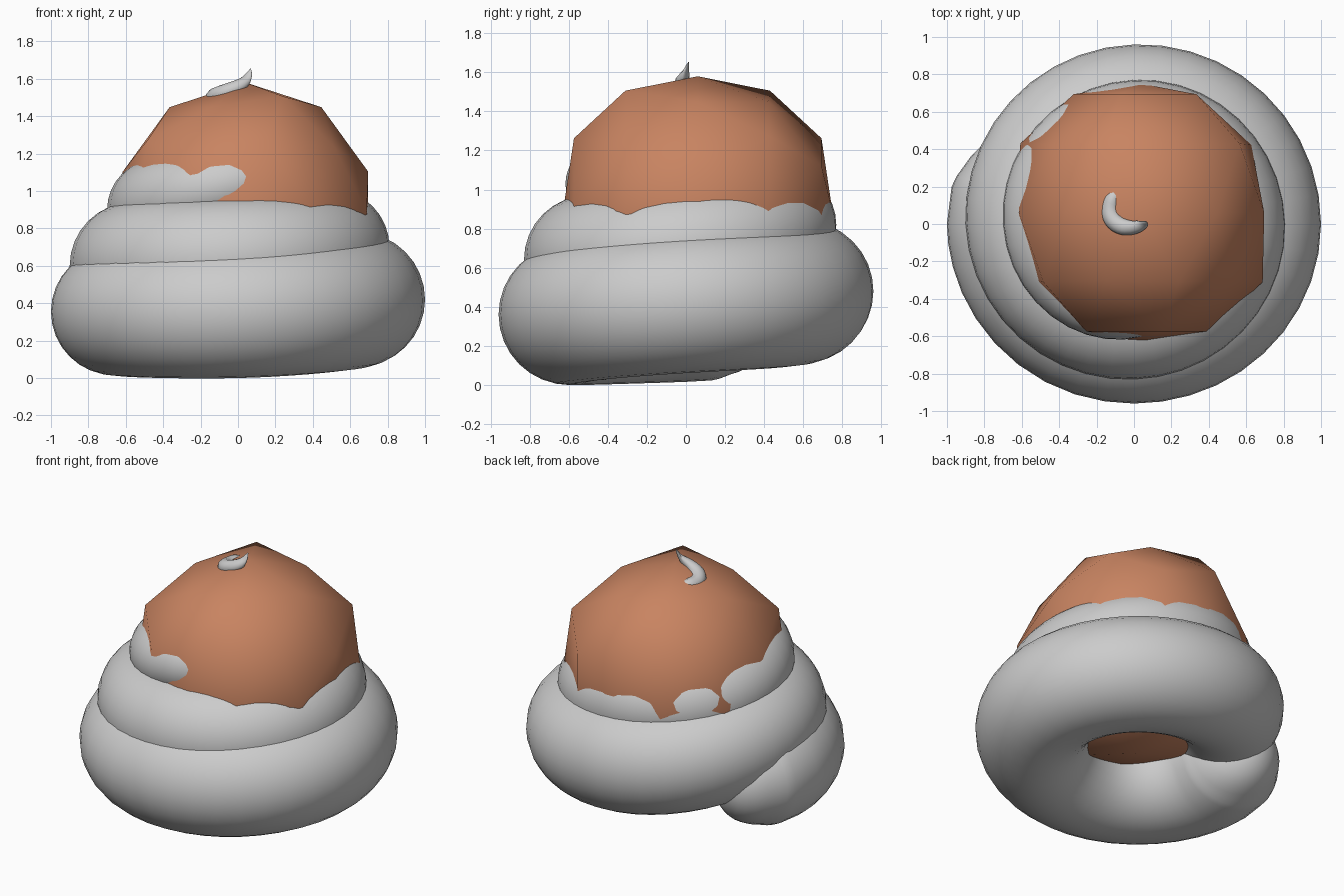
import bpy, bmesh, math
from mathutils import Vector

cube = bpy.data.objects.get("Cube")
if cube:
    bpy.data.objects.remove(cube, do_unlink=True)


def make_material(name, rgb):
    mat = bpy.data.materials.new(name)
    mat.use_nodes = True
    mat.diffuse_color = (*rgb, 1)
    mat.node_tree.nodes["Principled BSDF"].inputs["Base Color"].default_value = (*rgb, 1)
    return mat


grey = make_material("light_grey", (0.6, 0.6, 0.6))
brown = make_material("warm_brown", (0.58, 0.23, 0.12))


def finish(bm, name, mat):
    bmesh.ops.recalc_face_normals(bm, faces=bm.faces)
    mesh = bpy.data.meshes.new(name)
    bm.to_mesh(mesh)
    bm.free()
    mesh.materials.append(mat)
    obj = bpy.data.objects.new(name, mesh)
    bpy.context.collection.objects.link(obj)
    bpy.ops.object.select_all(action="DESELECT")
    obj.select_set(True)
    bpy.context.view_layer.objects.active = obj
    bpy.ops.object.shade_smooth_by_angle(angle=math.radians(60))


def smooth_path(keys, step):
    """Catmull-Rom through (angle, ring radius, tube radius, height) keys."""
    keys = [Vector(k) for k in keys]
    keys = [2 * keys[0] - keys[1]] + keys + [2 * keys[-1] - keys[-2]]
    path = []
    for a, b, c, d in zip(keys, keys[1:], keys[2:], keys[3:]):
        n = max(3, round((c[0] - b[0]) / step))
        for i in range(n):
            t = i / n
            path.append(0.5 * (2 * b + (c - a) * t + (2 * a - 5 * b + 4 * c - d) * t ** 2
                               + (3 * b - a - 3 * c + d) * t ** 3))
    return path + [keys[-2]]


def spiral_tube(name, keys, centre, step, sides):
    bm = bmesh.new()
    rings = []
    for angle, ring, tube, height in smooth_path(keys, step):
        a = math.radians(angle)
        loop = []
        for i in range(sides):
            s = math.tau * i / sides
            out = ring + tube * math.cos(s)
            loop.append(bm.verts.new((centre[0] + out * math.cos(a), centre[1] + out * math.sin(a),
                                      height + tube * math.sin(s))))
        rings.append(loop)
    for p, q in zip(rings, rings[1:]):
        for i in range(sides):
            j = (i + 1) % sides
            bm.faces.new((p[i], p[j], q[j], q[i]))
    bm.faces.new(rings[0])
    bm.faces.new(rings[-1])
    finish(bm, name, grey)


# Coiled body: one tapering tube winding upward
spiral_tube("coiled_body", [
    (141, .66, .02, .33), (143.5, .66, .13, .335), (150, .66, .23, .34), (162, .66, .305, .35),
    (180, .66, .34, .355), (270, .60, .36, .36), (360, .64, .36, .42), (450, .60, .36, .48),
    (540, .56, .34, .60), (630, .50, .33, .64), (720, .50, .31, .70), (810, .49, .28, .82),
    (900, .43, .27, .90), (985, .43, .19, 1.03), (1060, .30, .15, 1.12)], (0, 0), 9, 32)

# Small curl on the crown
spiral_tube("crown_curl", [
    (85, .11, .025, 1.48), (130, .09, .045, 1.495), (180, .075, .05, 1.495), (270, .085, .045, 1.535),
    (315, .11, .035, 1.575), (328, .125, .022, 1.615), (334, .13, .004, 1.65)], (-.05, .07), 12, 12)

# Inner core: a low-poly ball lying on its side, its poles facing front and back
bm = bmesh.new()
bmesh.ops.create_icosphere(bm, subdivisions=2, radius=0.69)
ring = next(v.co.copy() for v in bm.verts
            if len(v.link_edges) == 5 and 0.1 < v.co.z < 0.6)
start = math.atan2(ring.y, ring.x) + math.radians(18)
for v in bm.verts:
    px, py, y = v.co
    r = math.hypot(px, py)
    a = math.atan2(py, px) - start
    x, z = r * math.sin(a), r * math.cos(a)
    # Push out the corner points and the points nearest the poles
    if len(v.link_edges) == 5 and abs(y) < 0.6:
        x, y, z = x * 1.05, y * 1.2, z * 1.05
    elif 0.5 < abs(y) < 0.65:
        y, z = y * 1.08, z * 1.08
    v.co = (x + 0.04, y + 0.06, z + 0.89)
finish(bm, "inner_core", brown)
